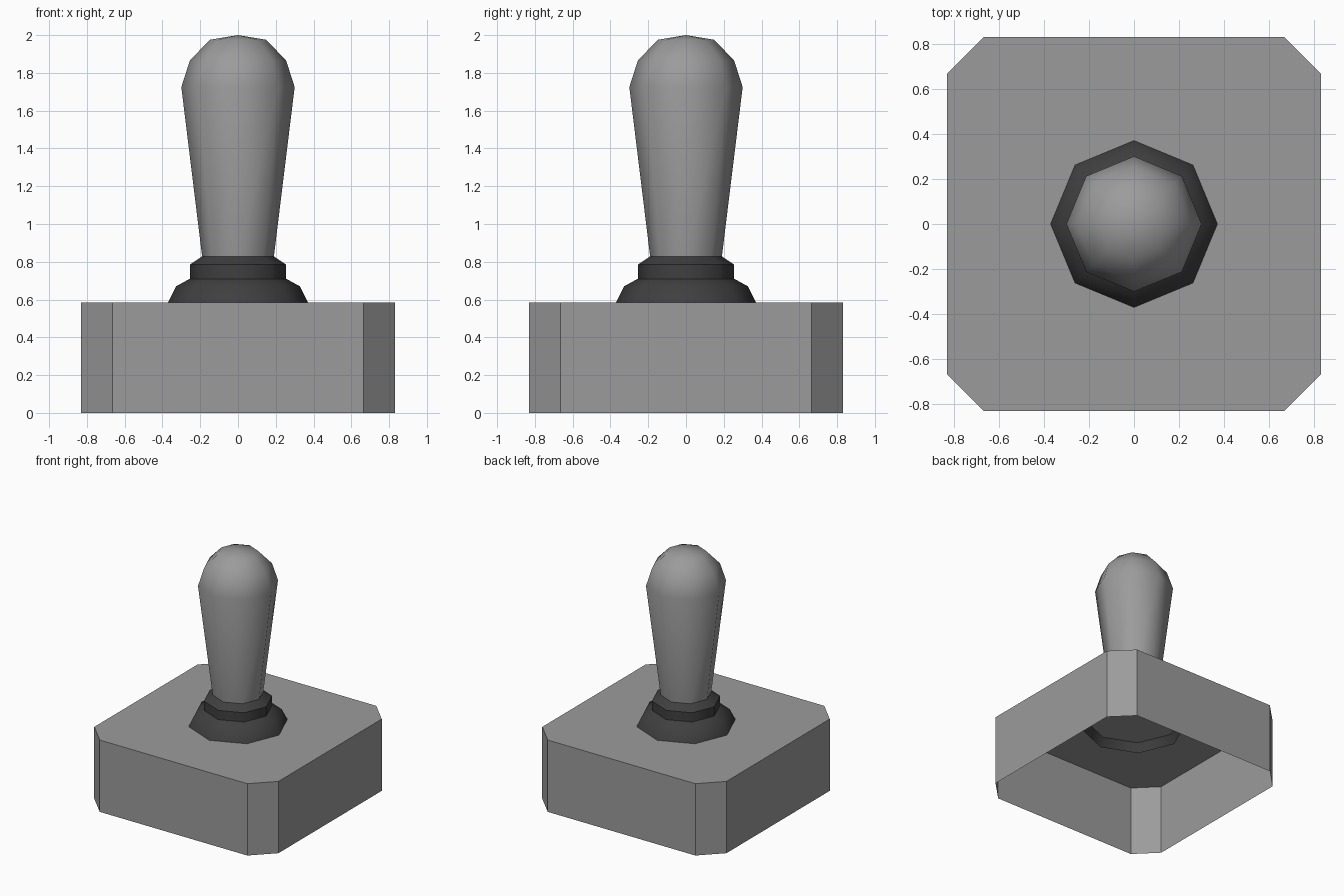
import bpy, bmesh, math

if "Cube" in bpy.data.objects:
    bpy.data.objects.remove(bpy.data.objects["Cube"])


def material(name, value):
    m = bpy.data.materials.new(name)
    m.diffuse_color = (value, value, value, 1)
    m.use_nodes = True
    m.node_tree.nodes["Principled BSDF"].inputs["Base Color"].default_value = m.diffuse_color
    return m


def finish(name, bm, mat):
    bmesh.ops.recalc_face_normals(bm, faces=bm.faces)
    me = bpy.data.meshes.new(name)
    bm.to_mesh(me)
    bm.free()
    me.materials.append(mat)
    ob = bpy.data.objects.new(name, me)
    bpy.context.collection.objects.link(ob)
    return ob


def lathe(name, profile, mat, sides=8):
    """Turn a (radius, height) profile around z; radius 0 ends in a point."""
    bm = bmesh.new()
    rings = []
    for r, z in profile:
        if r == 0:
            rings.append([bm.verts.new((0, 0, z))] * sides)
        else:
            angles = [math.tau * i / sides for i in range(sides)]
            rings.append([bm.verts.new((r * math.cos(a), r * math.sin(a), z)) for a in angles])
    for low, high in zip(rings, rings[1:]):
        for i in range(sides):
            j = (i + 1) % sides
            corners = [low[i], low[j], high[j], high[i]]
            bm.faces.new(list(dict.fromkeys(corners)))
    return finish(name, bm, mat)


def smooth(ob, degrees):
    bpy.ops.object.select_all(action='DESELECT')
    ob.select_set(True)
    bpy.context.view_layer.objects.active = ob
    bpy.ops.object.shade_smooth_by_angle(angle=math.radians(degrees))


grey = material("mid grey", 0.33)
dark = material("dark rubber", 0.05)

# Base: box with chamfered corners, open underneath
W, C, H = 0.83, 0.665, 0.585
outline = [(W, -C), (W, C), (C, W), (-C, W), (-W, C), (-W, -C), (-C, -W), (C, -W)]
bm = bmesh.new()
top = bm.faces.new([bm.verts.new((x, y, H)) for x, y in outline])
walls = bmesh.ops.extrude_edge_only(bm, edges=top.edges[:])
for v in walls["geom"]:
    if isinstance(v, bmesh.types.BMVert):
        v.co.z = 0
finish("base", bm, grey)

# Rubber boot: stepped collar that carries on a little below the base top
boot = lathe("boot", [(0.40, 0.51), (0.37, 0.585), (0.328, 0.67), (0.255, 0.71),
                      (0.255, 0.785), (0.19, 0.828)], dark)
smooth(boot, 50)

# Stick: tapered handle with a domed top
stick = lathe("stick", [(0.187, 0.80), (0.19, 0.828), (0.30, 1.725), (0.255, 1.865),
                        (0.15, 1.975), (0, 2.0)], grey)
smooth(stick, 60)
